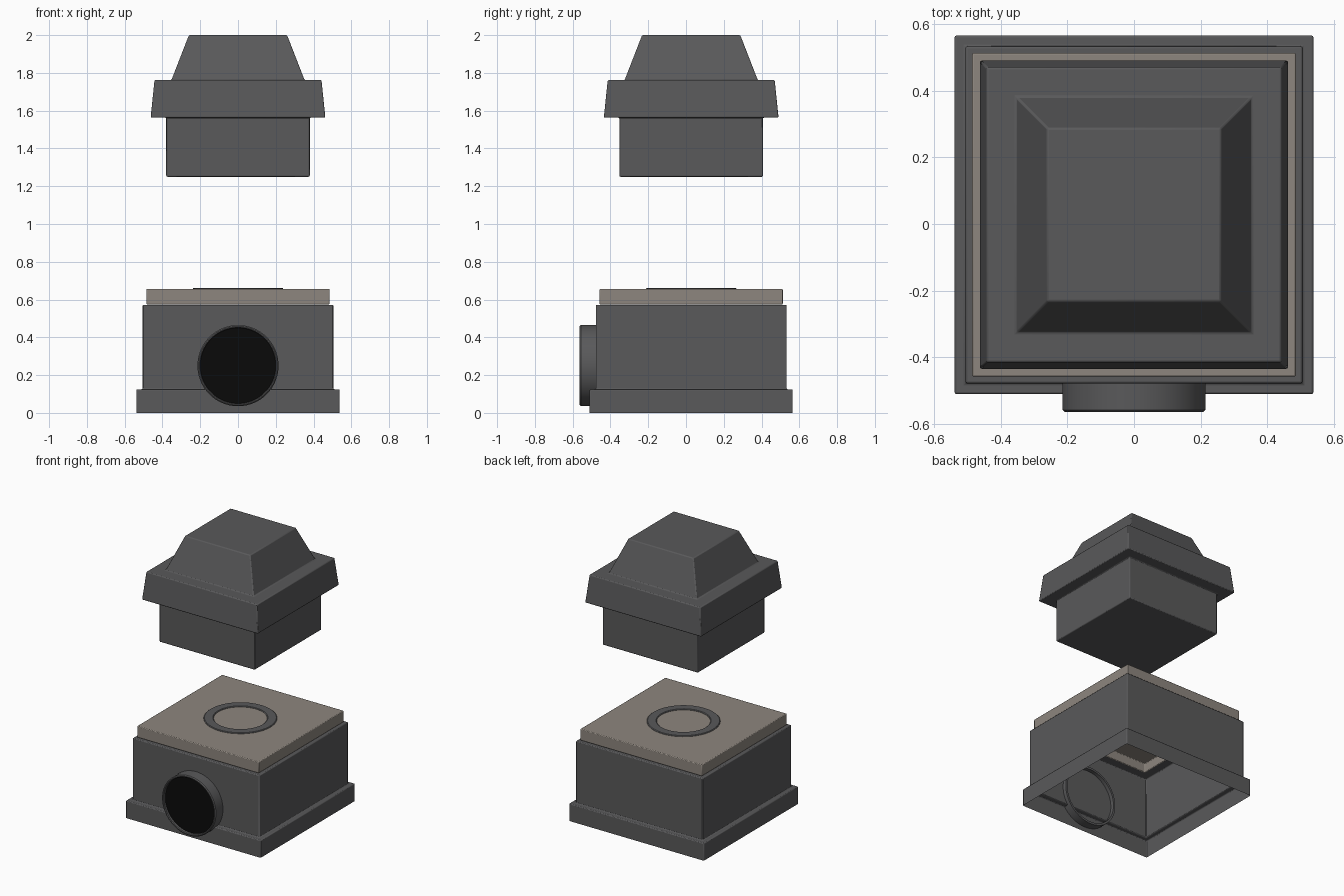
import bpy
import bmesh
import math

CENTRE_Y = 0.0275
SIDES = 48

cube = bpy.data.objects.get("Cube")
if cube:
    bpy.data.objects.remove(cube, do_unlink=True)


def material(name, colour):
    mat = bpy.data.materials.new(name)
    mat.use_nodes = True
    mat.diffuse_color = (*colour, 1)
    mat.node_tree.nodes["Principled BSDF"].inputs["Base Color"].default_value = (*colour, 1)
    return mat


dark_metal = material("dark grey metal", (0.1, 0.1, 0.103))
stone = material("warm grey stone", (0.27, 0.24, 0.21))
black = material("black opening", (0.003, 0.003, 0.003))


def finish(name, bm, mat, bevel=0.0):
    bmesh.ops.recalc_face_normals(bm, faces=bm.faces)
    mesh = bpy.data.meshes.new(name)
    bm.to_mesh(mesh)
    bm.free()
    mesh.materials.append(mat)
    obj = bpy.data.objects.new(name, mesh)
    bpy.context.collection.objects.link(obj)
    bpy.ops.object.select_all(action="DESELECT")
    obj.select_set(True)
    bpy.context.view_layer.objects.active = obj
    bpy.ops.object.shade_smooth_by_angle(angle=math.radians(30))
    if bevel:
        mod = obj.modifiers.new("soft edges", "BEVEL")
        mod.width = bevel
        mod.segments = 2
        mod.limit_method = "ANGLE"
    return obj


def loft(name, profile, mat, sides=4, cap_start=False, cap_end=False, closed=False, bevel=0.0):
    """Stack rings of (half width or radius, height) and bridge them."""
    bm = bmesh.new()
    rings = []
    for size, z in profile:
        radius = size * math.sqrt(2) if sides == 4 else size
        ring = []
        for i in range(sides):
            a = 2 * math.pi * (i + 0.5) / sides
            ring.append(bm.verts.new((radius * math.cos(a), radius * math.sin(a), z)))
        rings.append(ring)
    pairs = list(zip(rings, rings[1:]))
    if closed:
        pairs.append((rings[-1], rings[0]))
    for low, high in pairs:
        for i in range(sides):
            j = (i + 1) % sides
            bm.faces.new((low[i], low[j], high[j], high[i]))
    if cap_start:
        bm.faces.new(rings[0][::-1])
    if cap_end:
        bm.faces.new(rings[-1])
    obj = finish(name, bm, mat, bevel)
    obj.location.y = CENTRE_Y
    return obj


# Hollow housing with a stepped foot and an inward lip at the top
loft("housing", [(0.5375, 0), (0.5375, 0.125), (0.505, 0.125), (0.505, 0.572), (0.44, 0.572)],
     dark_metal, bevel=0.006)

# Stone slab, hollow underneath
loft("stone_slab", [(0.44, 0.64), (0.44, 0.574), (0.485, 0.574), (0.485, 0.656)],
     stone, cap_start=True, cap_end=True, bevel=0.005)

# Flat ring set in the slab
loft("slab_ring", [(0.24, 0.65), (0.24, 0.658), (0.235, 0.662), (0.18, 0.662), (0.175, 0.658), (0.175, 0.65)],
     dark_metal, SIDES, closed=True)

# Floating cap: plug, flared collar and truncated pyramid
loft("cap", [(0.38, 1.25), (0.38, 1.563), (0.4625, 1.563), (0.442, 1.762), (0.3525, 1.762), (0.26, 2.0)],
     dark_metal, cap_start=True, cap_end=True, bevel=0.006)

# Front pipe collar, turned to face forward
pipe = loft("pipe_collar", [(0.215, -0.03), (0.215, 0.077), (0.209, 0.083), (0.204, 0.083),
                            (0.2, 0.078), (0.2, -0.03)], dark_metal, SIDES, closed=True)
opening = loft("pipe_opening", [(0.202, 0.055), (0.202, 0.062)], black, SIDES,
               cap_start=True, cap_end=True)
for part in (pipe, opening):
    part.rotation_euler.x = math.pi / 2
    part.location = (0, -0.48, 0.25)
